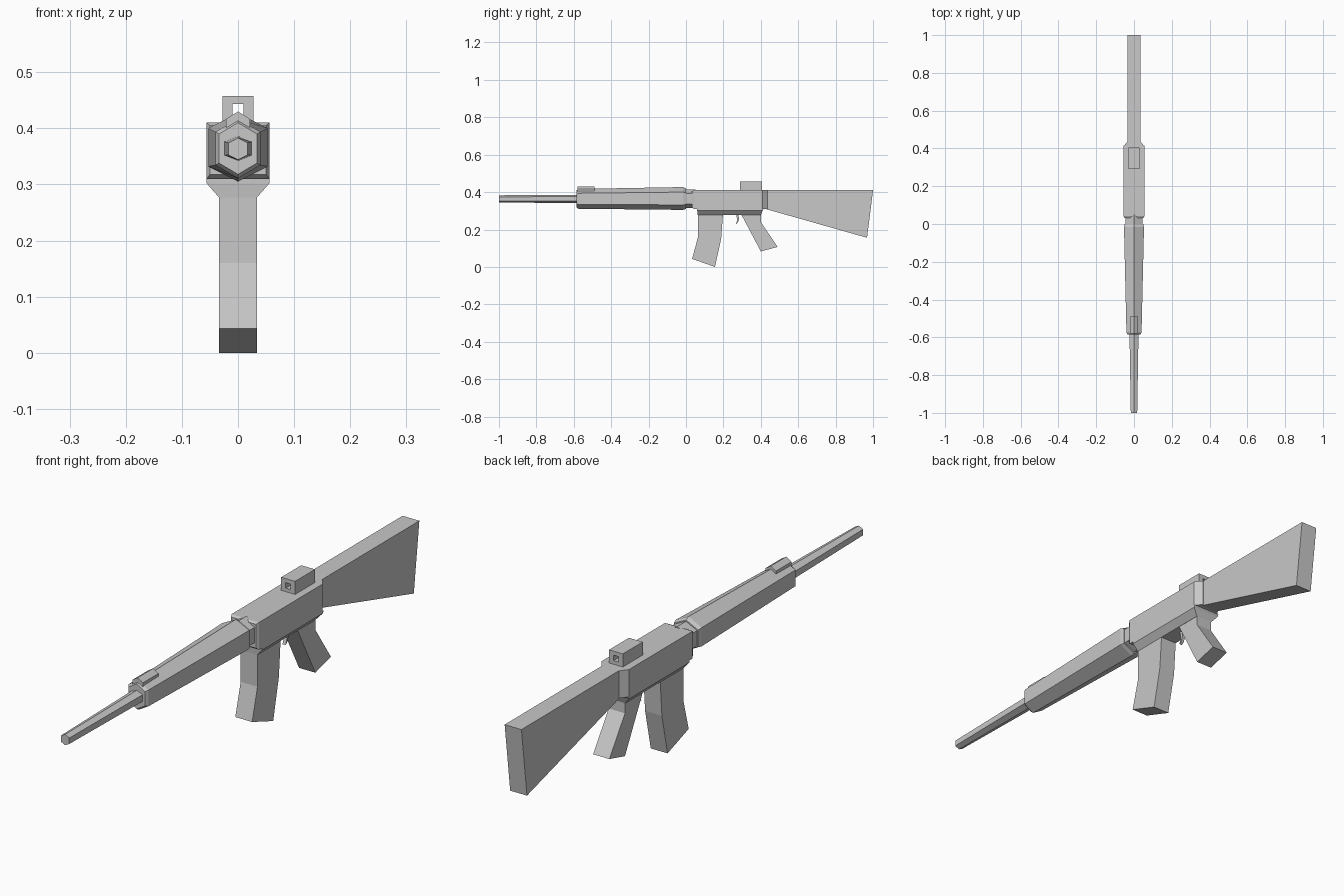
import bpy
import bmesh

cube = bpy.data.objects.get("Cube")
if cube:
    bpy.data.objects.remove(cube, do_unlink=True)

grey = bpy.data.materials.new("plain grey")
grey.use_nodes = True
COLOUR = (0.58, 0.58, 0.58, 1)
grey.diffuse_color = COLOUR
grey.node_tree.nodes["Principled BSDF"].inputs["Base Color"].default_value = COLOUR


def loft(name, rings, closed=False):
    """Join rings of points with quads; cap the ends unless the loop closes."""
    bm = bmesh.new()
    loops = [[bm.verts.new(p) for p in ring] for ring in rings]
    pairs = list(zip(loops, loops[1:]))
    if closed:
        pairs.append((loops[-1], loops[0]))
    else:
        bm.faces.new(loops[0])
        bm.faces.new(loops[-1])
    for a, b in pairs:
        for i in range(len(a)):
            j = (i + 1) % len(a)
            bm.faces.new((a[i], a[j], b[j], b[i]))
    bmesh.ops.recalc_face_normals(bm, faces=bm.faces)
    mesh = bpy.data.meshes.new(name)
    bm.to_mesh(mesh)
    bm.free()
    mesh.materials.append(grey)
    obj = bpy.data.objects.new(name, mesh)
    bpy.context.collection.objects.link(obj)
    return obj


def hexagon(y, w, low, high):
    """Cross-section with a ridge on top and bottom."""
    q = (high - low) * 0.22
    return [(0, y, high), (w, y, high - q), (w, y, low + q),
            (0, y, low), (-w, y, low + q), (-w, y, high - q)]


def box_ring(y, w, low, high):
    return [(-w, y, low), (w, y, low), (w, y, high), (-w, y, high)]


def flat_ring(z, w, front, back):
    return [(-w, front, z), (w, front, z), (w, back, z), (-w, back, z)]


def slab(name, profile, w):
    """Side profile of (y, z) points extruded across the width."""
    return loft(name, [[(x, y, z) for y, z in profile] for x in (-w, w)])


# Barrel and forward body
loft("barrel", [hexagon(-1, 0.017, 0.344, 0.383),
                hexagon(-0.57, 0.024, 0.342, 0.386)])
loft("handguard", [hexagon(-0.585, 0.034, 0.318, 0.41),
                   hexagon(-0.575, 0.04, 0.311, 0.417),
                   hexagon(-0.015, 0.053, 0.305, 0.427),
                   hexagon(0, 0.049, 0.31, 0.42)])
loft("neck", [hexagon(-0.005, 0.045, 0.315, 0.415),
              hexagon(0.05, 0.045, 0.315, 0.415)])

# Main body with its sloped underside
loft("receiver", [box_ring(0.032, 0.05, 0.318, 0.405),
                  box_ring(0.042, 0.056, 0.31, 0.41),
                  box_ring(0.41, 0.056, 0.31, 0.41),
                  box_ring(0.437, 0.035, 0.31, 0.41)])
loft("receiver_underside", [flat_ring(0.31, 0.056, 0.06, 0.415),
                            flat_ring(0.302, 0.056, 0.06, 0.41),
                            flat_ring(0.277, 0.034, 0.062, 0.4)])

# Rear stock
slab("stock", [(0.425, 0.41), (1, 0.41), (0.968, 0.156), (0.425, 0.31)], 0.034)

# Parts below the body
slab("magazine", [(0.064, 0.285), (0.064, 0.16), (0.033, 0.043),
                  (0.155, 0), (0.188, 0.15), (0.198, 0.285)], 0.034)
slab("grip", [(0.293, 0.285), (0.4, 0.083), (0.49, 0.107),
              (0.4, 0.24), (0.4, 0.285)], 0.033)
slab("trigger", [(0.268, 0.285), (0.274, 0.25), (0.266, 0.228),
                 (0.276, 0.235), (0.284, 0.252), (0.28, 0.285)], 0.006)

# Sights: a ridged front block and a rear block with a square tunnel
loft("front_sight", [[(0, y, 0.43), (0.021, y, 0.417), (0.021, y, 0.395),
                      (-0.021, y, 0.395), (-0.021, y, 0.417)]
                     for y in (-0.58, -0.49)])
loft("rear_sight", [box_ring(0.29, 0.028, 0.405, 0.458),
                    box_ring(0.405, 0.028, 0.405, 0.458),
                    box_ring(0.405, 0.01, 0.423, 0.443),
                    box_ring(0.29, 0.01, 0.423, 0.443)], closed=True)
